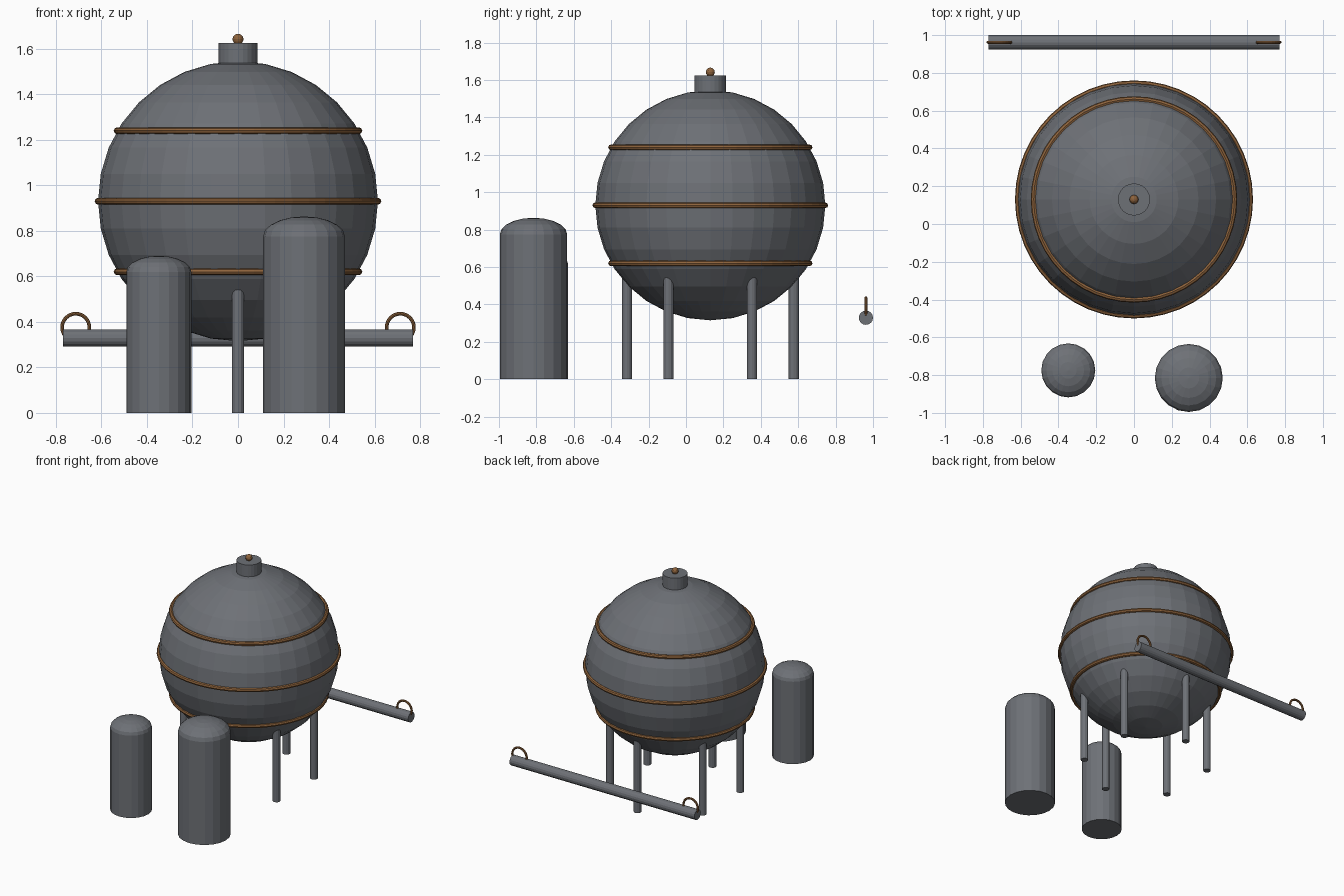
import bpy
import math

cube = bpy.data.objects.get("Cube")
if cube:
    bpy.data.objects.remove(cube, do_unlink=True)


def make_material(name, color):
    mat = bpy.data.materials.new(name)
    mat.use_nodes = True
    mat.diffuse_color = (*color, 1)
    mat.node_tree.nodes["Principled BSDF"].inputs["Base Color"].default_value = (*color, 1)
    return mat


STEEL = make_material("dark steel", (0.155, 0.165, 0.183))
BRONZE = make_material("bronze", (0.27, 0.125, 0.045))


def finish(name, mat):
    obj = bpy.context.object
    obj.name = name
    obj.data.materials.append(mat)
    return obj


def ball(name, mat, radius, loc, segments, rings, squash=1):
    bpy.ops.mesh.primitive_uv_sphere_add(radius=radius, location=loc,
                                         segments=segments, ring_count=rings)
    bpy.context.object.scale.z = squash
    return finish(name, mat)


def upright(name, mat, radius, x, y, bottom, top, sides):
    bpy.ops.mesh.primitive_cylinder_add(radius=radius, depth=top - bottom, vertices=sides,
                                        location=(x, y, (bottom + top) / 2))
    return finish(name, mat)


def ring(name, major, minor, loc, rotation=(0, 0, 0), segments=48):
    bpy.ops.mesh.primitive_torus_add(major_radius=major, minor_radius=minor, location=loc,
                                     rotation=rotation, major_segments=segments,
                                     minor_segments=8)
    return finish(name, BRONZE)


# Spherical vessel with its bands
CY, CZ, R = 0.13, 0.93, 0.615
ball("sphere_vessel", STEEL, R, (0, CY, CZ), 32, 16)
for label, dz in (("lower", -0.31), ("middle", 0), ("upper", 0.31)):
    ring(label + "_band", math.sqrt(R * R - dz * dz), 0.015, (0, CY, CZ + dz))

# Top hatch and knob
upright("top_hatch", STEEL, 0.085, 0, CY, 1.5, 1.625, 24)
ball("hatch_knob", BRONZE, 0.024, (0, CY, 1.642), 12, 8)

# Six support legs, tops buried in the vessel
for i in range(6):
    a = math.radians(30 + 60 * i)
    upright(f"support_leg_{i + 1}", STEEL, 0.027, 0.446 * math.cos(a),
            CY + 0.446 * math.sin(a), 0, 0.58, 12)

# Two domed storage tanks
for label, x, y, radius, height in (("small", -0.348, -0.775, 0.143, 0.62),
                                    ("large", 0.29, -0.815, 0.18, 0.775)):
    upright(label + "_tank", STEEL, radius, x, y, 0, height, 20)
    ball(label + "_tank_dome", STEEL, radius, (x, y, height), 20, 10, 0.49)

# Rear pipe with a loop at each end
PIPE_Y = 0.962
bpy.ops.mesh.primitive_cylinder_add(radius=0.038, depth=1.54, vertices=16,
                                    location=(0, PIPE_Y, 0.329),
                                    rotation=(0, math.pi / 2, 0))
finish("rear_pipe", STEEL)
for label, x in (("left", 0.713), ("right", -0.713)):
    ring(label + "_pipe_loop", 0.06, 0.008, (x, PIPE_Y, 0.376),
         (math.pi / 2, 0, 0), 24)
